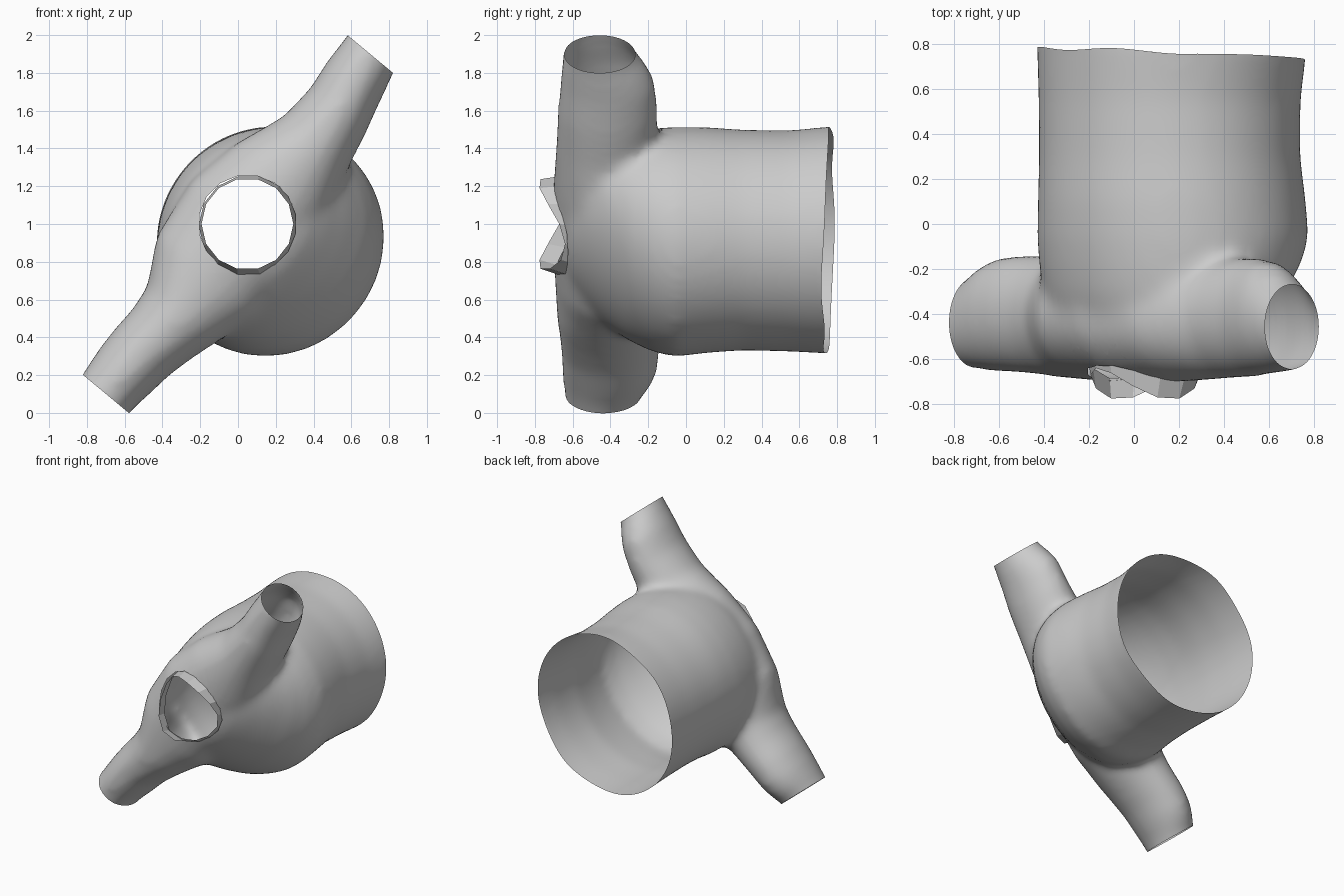
import bpy, bmesh
from math import sin, cos, pi, radians
from mathutils import Vector

if "Cube" in bpy.data.objects:
    bpy.data.objects.remove(bpy.data.objects["Cube"])


def make_object(name, bm):
    mesh = bpy.data.meshes.new(name)
    bm.to_mesh(mesh)
    bm.free()
    ob = bpy.data.objects.new(name, mesh)
    bpy.context.collection.objects.link(ob)
    return ob


def loft(name, rings, n=56):
    """Closed skin through elliptical rings given as (centre, u, v)."""
    bm = bmesh.new()
    loops = []
    for c, u, v in rings:
        loops.append([bm.verts.new(c + u * cos(2 * pi * i / n) + v * sin(2 * pi * i / n))
                      for i in range(n)])
    for a, b in zip(loops, loops[1:]):
        for i in range(n):
            j = (i + 1) % n
            bm.faces.new((a[i], a[j], b[j], b[i]))
    bm.faces.new(loops[0][::-1])
    bm.faces.new(loops[-1])
    bmesh.ops.recalc_face_normals(bm, faces=bm.faces)
    return make_object(name, bm)


# Axes along and across the diagonal branch
along = Vector((0.64, 0, 0.77))
side = Vector((0.77, 0, -0.64))

# Main chamber: barrel along y, doming over at the front
# (y, x, z, radius along the diagonal, radius across it)
barrel = [(0.90, 0.168, 0.915, 0.615, 0.595), (0.77, 0.168, 0.915, 0.61, 0.59),
          (0.55, 0.158, 0.91, 0.592, 0.575), (0.30, 0.158, 0.915, 0.592, 0.572),
          (0.10, 0.168, 0.915, 0.605, 0.588), (-0.06, 0.173, 0.905, 0.62, 0.592),
          (-0.18, 0.160, 0.915, 0.61, 0.56), (-0.30, 0.135, 0.935, 0.585, 0.505),
          (-0.42, 0.105, 0.96, 0.545, 0.425), (-0.53, 0.075, 0.985, 0.48, 0.35),
          (-0.61, 0.055, 0.995, 0.38, 0.285), (-0.66, 0.05, 1.0, 0.23, 0.19)]
chamber = loft("chamber", [(Vector((x, y, z)), along * ra, side * rb)
                           for y, x, z, ra, rb in barrel])

# Diagonal branch tube across the front (x, y, z, half width, half depth)
path = [(0.79, -0.47, 2.03, 0.155, 0.17), (0.70, -0.46, 1.90, 0.158, 0.19),
        (0.66, -0.435, 1.83, 0.168, 0.225), (0.61, -0.415, 1.75, 0.178, 0.253),
        (0.53, -0.415, 1.60, 0.19, 0.265), (0.41, -0.42, 1.43, 0.22, 0.268),
        (0.23, -0.425, 1.23, 0.31, 0.275), (0.03, -0.425, 1.0, 0.36, 0.285),
        (-0.17, -0.42, 0.72, 0.34, 0.275), (-0.30, -0.41, 0.52, 0.235, 0.275),
        (-0.40, -0.405, 0.42, 0.205, 0.268), (-0.51, -0.40, 0.32, 0.19, 0.262),
        (-0.60, -0.405, 0.22, 0.18, 0.252), (-0.66, -0.42, 0.15, 0.168, 0.23),
        (-0.70, -0.44, 0.10, 0.162, 0.205), (-0.79, -0.46, -0.02, 0.155, 0.18)]
branch = loft("branch", [(Vector((x, y, z)), side * w, Vector((0, d, 0)))
                         for x, y, z, w, d in path])

# Fuse and soften the joins
m = chamber.modifiers.new("join", 'BOOLEAN')
m.operation, m.solver, m.object = 'UNION', 'EXACT', branch
m = chamber.modifiers.new("remesh", 'REMESH')
m.mode, m.voxel_size = 'VOXEL', 0.026
m = chamber.modifiers.new("soften", 'SMOOTH')
m.factor, m.iterations = 0.5, 20
bpy.context.view_layer.update()
fused = chamber.evaluated_get(bpy.context.evaluated_depsgraph_get())
bm = bmesh.new()
bm.from_mesh(fused.to_mesh())
for ob in (chamber, branch):
    bpy.data.objects.remove(ob)

# Open the back and both branch ends
cuts = [((0.165, 0.752, 0.9), (0.045, 1, -0.02)),
        ((0.70, 0, 1.90), along), ((-0.705, 0, 0.105), -along)]
for co, no in cuts:
    bmesh.ops.bisect_plane(bm, geom=bm.verts[:] + bm.edges[:] + bm.faces[:],
                           plane_co=co, plane_no=Vector(no).normalized(), clear_outer=True)

# Slightly wavy back rim
for v in bm.verts:
    if v.is_boundary and v.co.y > 0.5:
        v.co.y += 0.007 * sin(6 * v.co.z + 10 * v.co.x)

# Front port: trim a round hole in the front wall
SIDES, RADIUS, CENTRE = 16, 0.255, Vector((0.05, 0, 1.0))
dirs = [Vector((cos(2 * pi * i / SIDES), 0, sin(2 * pi * i / SIDES))) for i in range(SIDES)]


def flat_offset(p):
    return Vector((p.x - CENTRE.x, 0, p.z - CENTRE.z))


for d in dirs:
    near = [f for f in bm.faces if f.calc_center_median().y < -0.4
            and flat_offset(f.calc_center_median()).length < 0.36]
    geom = set(near)
    for f in near:
        geom.update(f.verts)
        geom.update(f.edges)
    bmesh.ops.bisect_plane(bm, geom=list(geom), plane_co=CENTRE + d * RADIUS, plane_no=d)
inside = [f for f in bm.faces if f.calc_center_median().y < -0.4
          and max(flat_offset(f.calc_center_median()).dot(d) for d in dirs) < RADIUS]
bmesh.ops.delete(bm, geom=inside, context='FACES')
bmesh.ops.recalc_face_normals(bm, faces=bm.faces)
shell = make_object("vessel_shell", bm)

# Saddle-shaped collar around the front port
bm = bmesh.new()
N = 14
front, back = [], []
for i in range(N):
    a = 2 * pi * i / N
    y = -0.71 - 0.07 * cos(2 * (a - radians(62)))
    for ring, r, dy, shift in ((front, 0.243, 0, 0), (back, 0.266, 0.09, 0.008)):
        ring.append(bm.verts.new((CENTRE.x + shift + r * cos(a), y + dy,
                                  CENTRE.z - shift + r * sin(a))))
for i in range(N):
    j = (i + 1) % N
    bm.faces.new((front[i], front[j], back[j], back[i]))
bmesh.ops.recalc_face_normals(bm, faces=bm.faces)
collar = make_object("port_collar", bm)

# Smooth shading on the shell, faceted collar
bpy.ops.object.select_all(action='DESELECT')
shell.select_set(True)
bpy.context.view_layer.objects.active = shell
bpy.ops.object.shade_smooth_by_angle(angle=radians(40))
